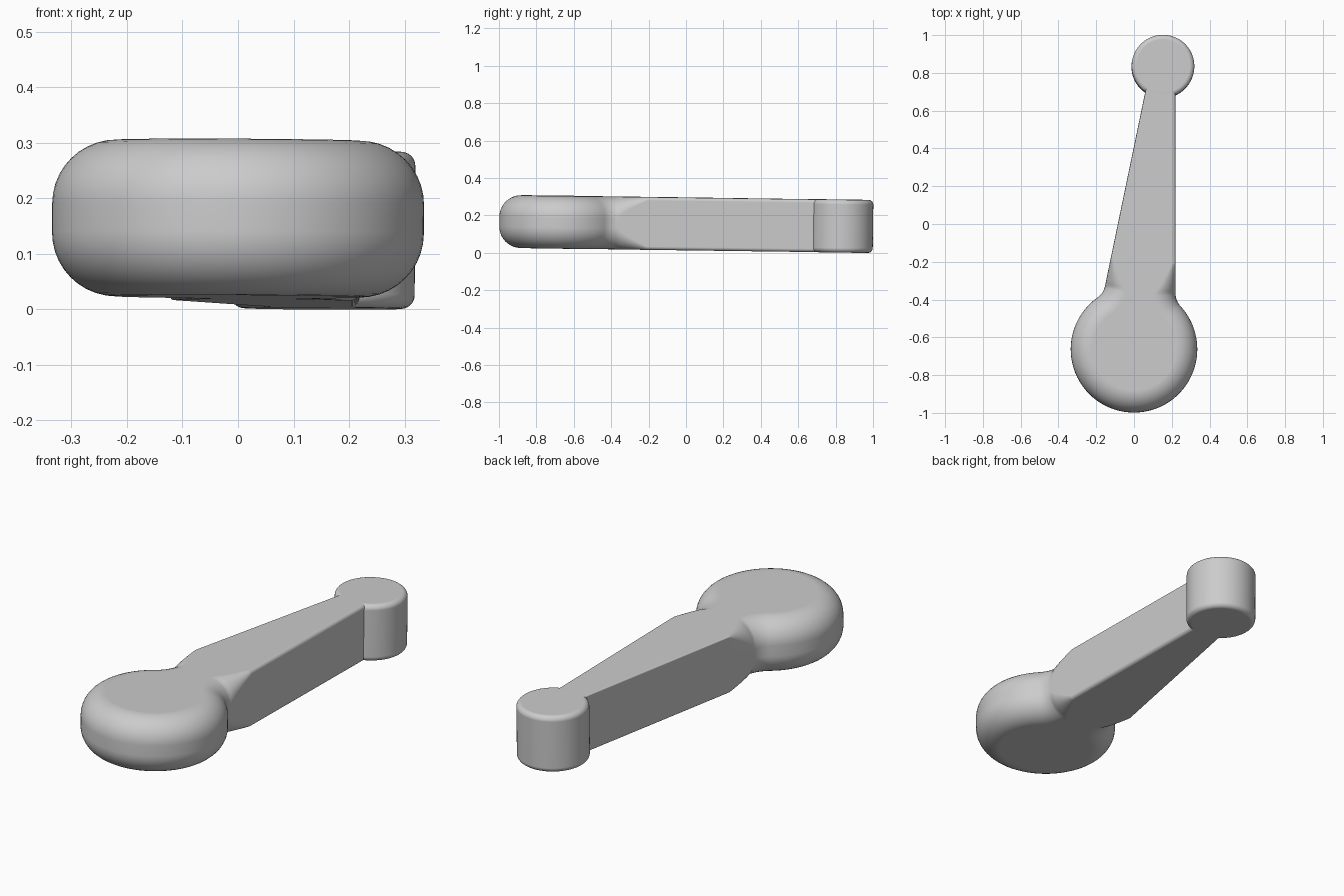
import bpy
import bmesh
import math
from mathutils import Vector

cube = bpy.data.objects.get("Cube")
if cube:
    bpy.data.objects.remove(cube, do_unlink=True)

grey = bpy.data.materials.new("plain grey")
grey.use_nodes = True
GREY = (0.6, 0.6, 0.6, 1)
grey.diffuse_color = GREY
grey.node_tree.nodes["Principled BSDF"].inputs["Base Color"].default_value = GREY

HALF = 0.141                     # half thickness
HUB, HUB_R, HUB_ROUND = Vector((0, -0.663)), 0.335, 0.115
FILLET = 0.1


def direction(a):
    return Vector((math.cos(a), math.sin(a)))


def rounded_slab(name, outline, half, steps=10):
    """Slab from outline entries (point, outward normal, edge rounding)."""
    bm = bmesh.new()
    rings = []
    for side in (-1, 1):
        for k in range(steps + 1):
            a = math.pi / 2 * (k if side > 0 else steps - k) / steps
            ring = []
            for p, n, r in outline:
                q = p - n * r * (1 - math.cos(a))
                ring.append(bm.verts.new((q.x, q.y, side * (half - r + r * math.sin(a)))))
            rings.append(ring)
    count = len(outline)
    for low, high in zip(rings, rings[1:]):
        for i in range(count):
            j = (i + 1) % count
            bm.faces.new((low[i], low[j], high[j], high[i]))
    bm.faces.new(rings[-1])
    bm.faces.new(rings[0][::-1])
    mesh = bpy.data.meshes.new(name)
    bm.to_mesh(mesh)
    bm.free()
    obj = bpy.data.objects.new(name, mesh)
    bpy.context.collection.objects.link(obj)
    mesh.materials.append(grey)
    # the whole handle leans very slightly down towards the knob
    obj.location.z = 0.155
    obj.rotation_euler = (-0.0133, 0.005, 0)
    bpy.ops.object.select_all(action='DESELECT')
    obj.select_set(True)
    bpy.context.view_layer.objects.active = obj
    bpy.ops.object.shade_smooth_by_angle(angle=math.radians(35))
    obj.modifiers.new("even shading", 'WEIGHTED_NORMAL').keep_sharp = True
    return obj


def arm_side(p, up, n, edge):
    """Outline from the hub, round the fillet and along the arm to its end."""
    up, n = up.normalized(), n.normalized()
    off = (p - HUB).dot(n) + FILLET
    centre = HUB + n * off + up * math.sqrt((HUB_R + FILLET) ** 2 - off ** 2)
    a0 = math.atan2(centre.y - HUB.y, centre.x - HUB.x)
    a1 = math.atan2(n.y, n.x)
    points = []
    for k in range(11):
        m = direction(a0 + (a1 - a0) * k / 10)
        points.append((centre - m * FILLET, m, HUB_ROUND))
    start = points[-1][0]
    # the rounding shrinks from the hub's to the arm's
    for k in range(1, 13):
        t = k / 12
        r = HUB_ROUND + (edge - HUB_ROUND) * t ** 0.8
        points.append((start + up * 0.16 * t, n, r))
    points.append((start + up * (0.79 - start.y) / up.y, n, edge))
    return points, a0


# Hub and tapering arm in one flowing outline
right_pts, a_right = arm_side(Vector((0.22, 0)), Vector((0, 1)), Vector((1, 0)), 0.018)
left_pts, a_left = arm_side(Vector((0.06, 0.7)), Vector((0.213, 1.026)),
                            Vector((-1.026, 0.213)), 0.006)
outline = left_pts[::-1]
sweep = a_right + 2 * math.pi - a_left
for k in range(1, 72):
    m = direction(a_left + sweep * k / 72)
    outline.append((HUB + m * HUB_R, m, HUB_ROUND))
outline += right_pts
rounded_slab("hub_and_arm", outline, HALF)

# Round knob at the far end
knob = [(Vector((0.153, 0.834)) + m * 0.166, m, 0.025)
        for m in (direction(math.tau * k / 64) for k in range(64))]
rounded_slab("end_knob", knob, HALF + 0.0005, 6)
